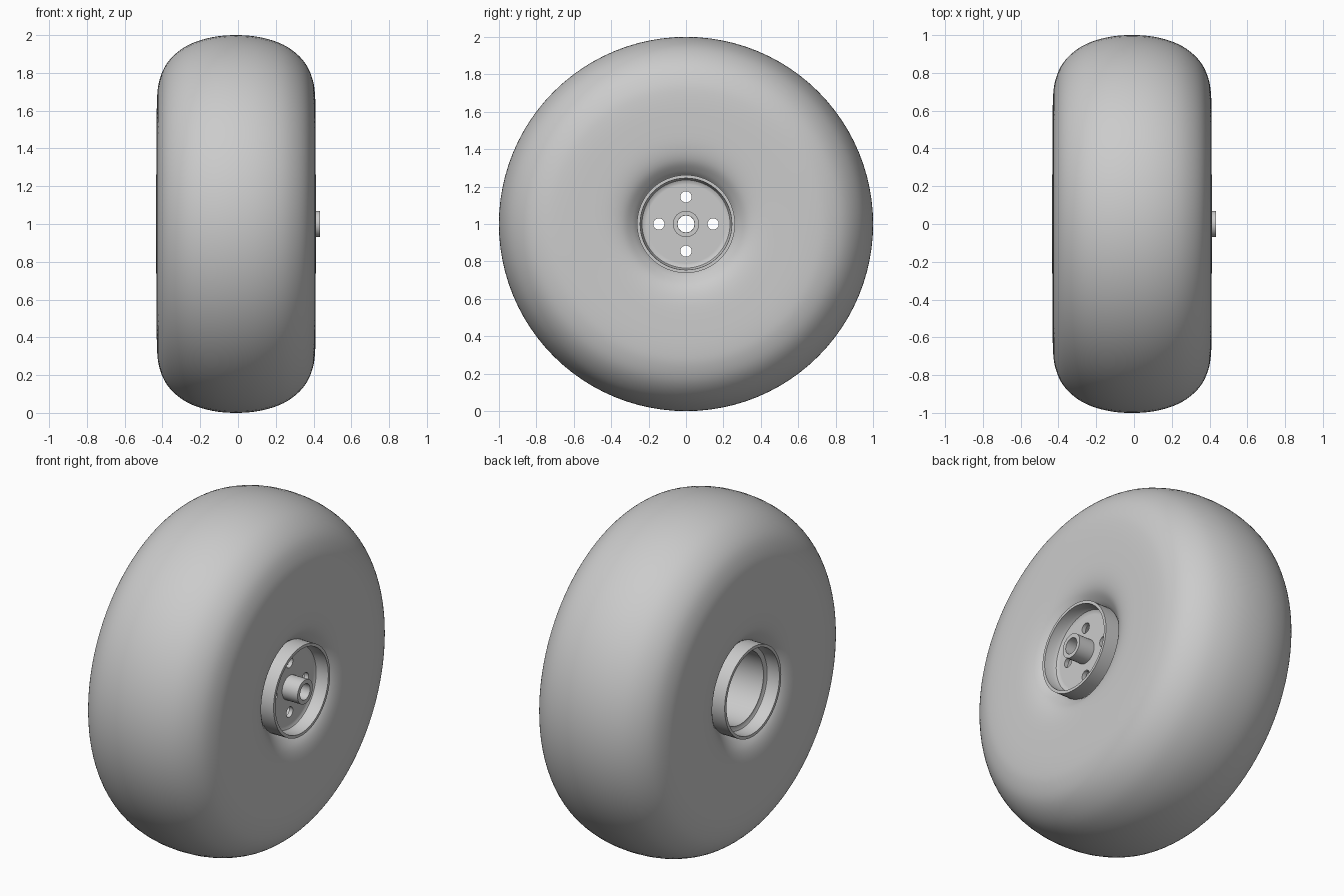
import bpy, bmesh, math

if "Cube" in bpy.data.objects:
    bpy.data.objects.remove(bpy.data.objects["Cube"])

grey = bpy.data.materials.new("plain_grey")
grey.diffuse_color = (0.6, 0.6, 0.6, 1)
grey.use_nodes = True
grey.node_tree.nodes["Principled BSDF"].inputs["Base Color"].default_value = grey.diffuse_color
CX = -0.01          # middle plane of the wheel


def lathe(name, profile, segs):
    """Revolve a closed (x, radius) profile around the axle."""
    bm = bmesh.new()
    rings = []
    for i in range(segs):
        a = 2 * math.pi * i / segs
        rings.append([bm.verts.new((x, r * math.sin(a), 1 + r * math.cos(a)))
                      for x, r in profile])
    n = len(profile)
    for i in range(segs):
        p, q = rings[i], rings[(i + 1) % segs]
        for j in range(n):
            k = (j + 1) % n
            bm.faces.new((p[j], p[k], q[k], q[j]))
    bmesh.ops.recalc_face_normals(bm, faces=bm.faces)
    me = bpy.data.meshes.new(name)
    bm.to_mesh(me)
    bm.free()
    me.materials.append(grey)
    ob = bpy.data.objects.new(name, me)
    bpy.context.collection.objects.link(ob)
    return ob


def smooth(ob, angle=35):
    bpy.ops.object.select_all(action='DESELECT')
    ob.select_set(True)
    bpy.context.view_layer.objects.active = ob
    bpy.ops.object.shade_smooth_by_angle(angle=math.radians(angle))


def spline(pts, steps=5):
    """Catmull-Rom curve through the points."""
    out = []
    for i in range(len(pts) - 1):
        a, b = pts[max(i - 1, 0)], pts[i]
        c, d = pts[i + 1], pts[min(i + 2, len(pts) - 1)]
        for s in range(steps):
            t = s / steps
            out.append(tuple(0.5 * (2 * b[k] + (c[k] - a[k]) * t
                       + (2 * a[k] - 5 * b[k] + 4 * c[k] - d[k]) * t * t
                       + (3 * b[k] - a[k] - 3 * c[k] + d[k]) * t ** 3) for k in (0, 1)))
    return out + [pts[-1]]


# balloon tyre: half profile mirrored about its middle plane
half = [(0.32, 0.255), (0.355, 0.285), (0.395, 0.34), (0.415, 0.42), (0.42, 0.55),
        (0.418, 0.68), (0.405, 0.765), (0.37, 0.845), (0.31, 0.91), (0.23, 0.958),
        (0.12, 0.99), (0, 1.0)]
outer = spline([(x, r) for x, r in half] + [(-x, r) for x, r in half[-2::-1]])
tyre = lathe("tyre", [(CX + x, r) for x, r in outer], 96)
smooth(tyre)

# rim: raised lips at both ends, stepped down to an open barrel
lip = [(0.30, 0.262), (0.424, 0.262), (0.424, 0.245), (0.37, 0.243),
       (0.352, 0.235), (0.345, 0.222), (0.345, 0.21)]
rim_profile = lip + [(-x, r) for x, r in reversed(lip)]
rim = lathe("rim", [(CX + x, r) for x, r in rim_profile], 64)
smooth(rim)

# hub disc and axle sleeve in one lathed part, bored through
disc = lathe("hub_disc", [(0.335, 0.045), (0.335, 0.212), (0.31, 0.212), (0.31, 0.045)], 64)
sleeve = lathe("axle_sleeve", [(0.435, 0.046), (0.435, 0.07), (0.30, 0.07), (0.30, 0.046)], 48)

# four bolt holes
for i in range(4):
    a = i * math.pi / 2
    bpy.ops.mesh.primitive_cylinder_add(
        vertices=32, radius=0.03, depth=0.2, rotation=(0, math.pi / 2, 0),
        location=(0.32, 0.145 * math.sin(a), 1 + 0.145 * math.cos(a)))
    cutter = bpy.context.object
    cutter.name = "bolt_hole_cutter"
    cutter.hide_render = True
    cutter.hide_set(True)
    mod = disc.modifiers.new("bolt_hole", 'BOOLEAN')
    mod.object = cutter
    mod.solver = 'EXACT'
    bpy.context.view_layer.objects.active = disc
    bpy.ops.object.modifier_apply(modifier=mod.name)
    bpy.data.objects.remove(cutter)
smooth(disc)
smooth(sleeve)
